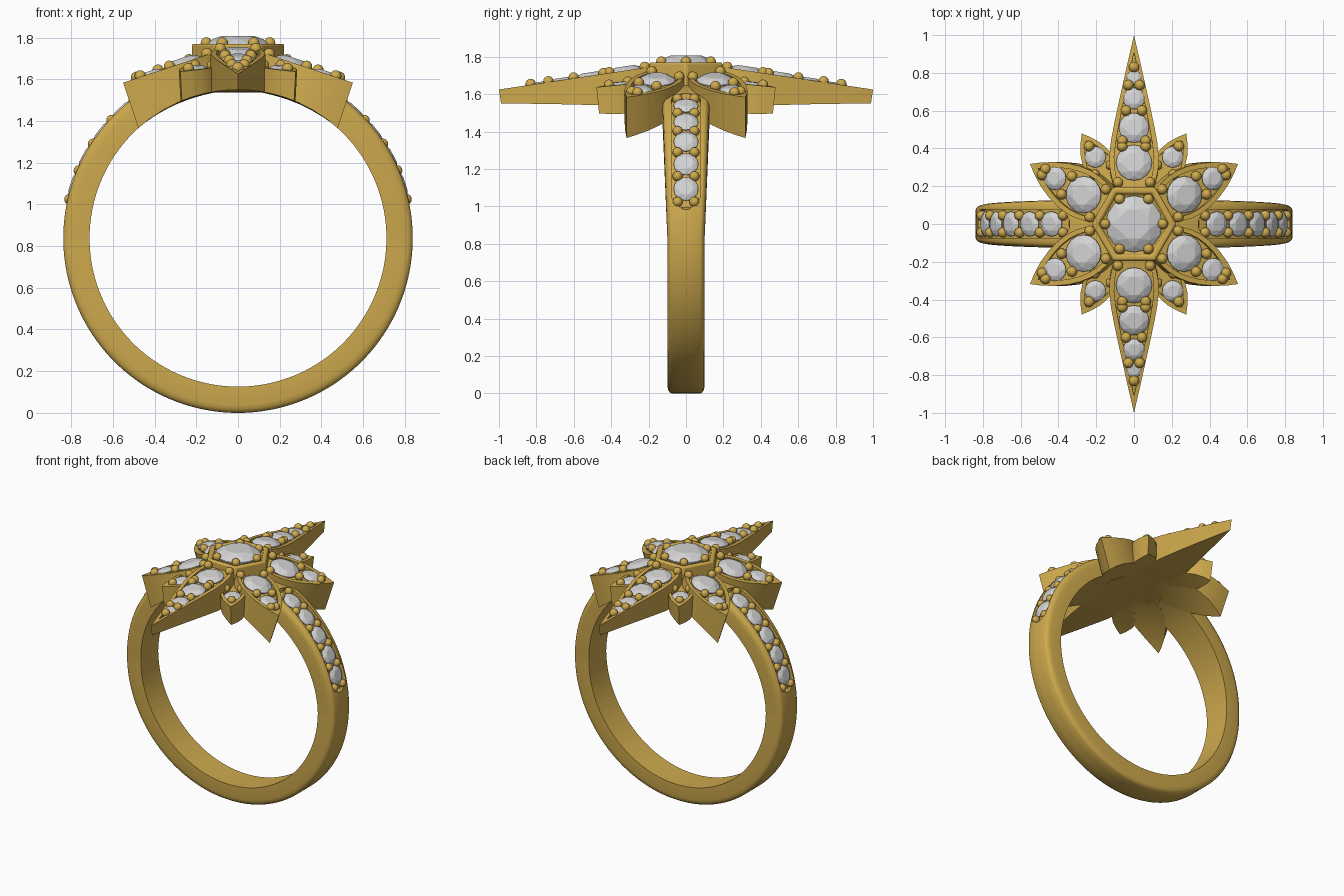
import bpy, bmesh
from math import sin, cos, asin, sqrt, radians, degrees, copysign
from mathutils import Vector, Matrix

if "Cube" in bpy.data.objects:
    bpy.data.objects.remove(bpy.data.objects["Cube"])

CENTRE = 0.838   # height of the finger hole centre
OUTER = 0.838
INNER = 0.712


def material(name, color):
    m = bpy.data.materials.new(name)
    m.use_nodes = True
    m.diffuse_color = color
    m.node_tree.nodes["Principled BSDF"].inputs["Base Color"].default_value = color
    return m


GOLD = material("gold", (0.62, 0.40, 0.075, 1))
STONE = material("clear stone", (0.65, 0.65, 0.66, 1))


def finish(bm, name, mat, smooth=None):
    bmesh.ops.remove_doubles(bm, verts=bm.verts, dist=1e-5)
    bmesh.ops.recalc_face_normals(bm, faces=bm.faces)
    mesh = bpy.data.meshes.new(name)
    bm.to_mesh(mesh)
    bm.free()
    ob = bpy.data.objects.new(name, mesh)
    bpy.context.collection.objects.link(ob)
    mesh.materials.append(mat)
    if smooth:
        bpy.ops.object.select_all(action='DESELECT')
        ob.select_set(True)
        bpy.context.view_layer.objects.active = ob
        bpy.ops.object.shade_smooth_by_angle(angle=radians(smooth))
    return ob


def add_stone(bm, pos, normal, r):
    """Round cut stone: table, crown facets, girdle and point below."""
    frame = Matrix.Translation(pos) @ normal.to_track_quat('Z', 'Y').to_matrix().to_4x4()
    verts = [bm.verts.new(frame @ Vector((0, 0, -0.4 * r)))]
    for count, radius, height, turn in ((8, 0.56, 0.28, 0.5), (8, 0.8, 0.18, 0),
                                        (16, 1, 0.03, 0), (16, 1, -0.03, 0)):
        for i in range(count):
            a = radians(360 * (i + turn) / count)
            verts.append(bm.verts.new(frame @ Vector((r * radius * cos(a), r * radius * sin(a), r * height))))
    bmesh.ops.convex_hull(bm, input=verts)


def add_bead(bm, pos, r=0.028):
    bmesh.ops.create_uvsphere(bm, u_segments=14, v_segments=8, radius=r,
                              matrix=Matrix.Translation(pos))


def bridge(bm, a, b):
    for i in range(len(a)):
        j = (i + 1) % len(a)
        bm.faces.new((a[i], a[j], b[j], b[i]))


def fill(bm, loop):
    n = len(loop) // 2
    for i in range(n - 1):
        bm.faces.new((loop[i], loop[i + 1], loop[-2 - i], loop[-1 - i]))


def setting(name, angle, rows, plane, stones, beads, narrow=0.8, ends=(0.03, 0.07)):
    """Tilted cup with a raised rim, its underside cut to the finger hole."""
    a = radians(angle)
    along, across = Vector((cos(a), sin(a), 0)), Vector((-sin(a), cos(a), 0))
    height, slope_x, slope_y = plane
    normal = Vector((copysign(slope_x, along.x), copysign(slope_y, along.y), 1))

    def on_top(t, s, lift=0.0):
        p = along * t + across * s
        p.z = height - normal.x * p.x - normal.y * p.y
        return p + normal.normalized() * lift

    def to_hole(p):
        q = Vector((p.x, p.z - CENTRE))
        d = Vector((normal.x, normal.z))
        k = q.dot(d)
        return p - normal * ((k - sqrt(k * k - d.dot(d) * (q.dot(q) - INNER ** 2))) / d.dot(d))

    # inner rows are the outline drawn in from the rim
    t0, t1 = rows[0][0], rows[-1][0]
    shrink = (t1 - t0 - ends[0] - ends[1]) / (t1 - t0)
    inner = [(t0 + ends[0] + (t - t0) * shrink, w * narrow) for t, w in rows]

    def outline(rws, lift=0.0):
        return ([on_top(t, -w, lift) for t, w in rws]
                + [on_top(t, w, lift) for t, w in reversed(rws)])

    bm = bmesh.new()
    outer = outline(rows)
    loops = [[bm.verts.new(p) for p in pts] for pts in
             ([to_hole(p) for p in outer], outer, outline(inner), outline(inner, -0.022))]
    for lower, upper in zip(loops, loops[1:]):
        bridge(bm, lower, upper)
    fill(bm, loops[0])
    fill(bm, loops[-1])
    body = finish(bm, name, GOLD, 30)

    bm = bmesh.new()
    for t, r in stones:
        add_stone(bm, on_top(t, 0, -0.004), normal, r)
    finish(bm, name + "_stones", STONE)
    bm = bmesh.new()
    for t, s in beads:
        for side in ((-s, s) if s else (0,)):
            add_bead(bm, on_top(t, side, 0.004))
    finish(bm, name + "_beads", GOLD, 60)
    return body


# Band: a section swept round the finger, with a sunk channel on each shoulder
LOW, HIGH, CHANNEL = 10.5, 66, 0.078
bm = bmesh.new()
sections = []
for i in range(360):
    a = radians(i)
    rise = degrees(asin(max(-1, min(1, sin(a)))))
    half = 0.1 + 0.03 * max(0, sin(a))
    g, depth = 0.015, 0.0
    if LOW < rise < HIGH:
        d = radians(min(rise - LOW, HIGH - rise)) * OUTER
        g = max(g, CHANNEL * sqrt(1 - max(0, 1 - d / CHANNEL) ** 2))
        depth = 0.025
    side = [(half, INNER), (half, OUTER - 0.04), (half - 0.004, OUTER - 0.02),
            (half - 0.012, OUTER - 0.007), (half - 0.024, OUTER),
            (g, OUTER), (g, OUTER - depth)]
    section = [(-y, r) for y, r in side] + side[::-1]
    sections.append([bm.verts.new((r * cos(a), y, CENTRE + r * sin(a))) for y, r in section])
for i, section in enumerate(sections):
    bridge(bm, section, sections[(i + 1) % len(sections)])
finish(bm, "band", GOLD, 35)

# Shoulder stones and the beads that hold them
for side, label in ((1, "left"), (-1, "right")):
    stones, beads = bmesh.new(), bmesh.new()

    def on_band(deg, y, r):
        a = radians(deg)
        return Vector((side * r * cos(a), y, CENTRE + r * sin(a)))

    for k in range(5):
        deg = 18 + 10 * k
        normal = on_band(deg, 0, 1) - Vector((0, 0, CENTRE))
        add_stone(stones, on_band(deg, 0, OUTER - 0.012), normal, 0.066)
    for k in range(6):
        for y in (-0.045, 0.045):
            add_bead(beads, on_band(13 + 10 * k, y, OUTER - 0.01), 0.027)
    finish(stones, label + "_shoulder_stones", STONE)
    finish(beads, label + "_shoulder_beads", GOLD, 60)

# Two long pointed petals, front and back
LONG = [(0.1, 0.05), (0.16, 0.085), (0.22, 0.112), (0.29, 0.128), (0.36, 0.131), (0.44, 0.122),
        (0.52, 0.107), (0.62, 0.086), (0.75, 0.057), (0.88, 0.028), (1.0, 0)]
for angle, label in ((90, "back"), (270, "front")):
    setting(label + "_long_petal", angle, LONG, (1.775, 0, 0.15),
            [(0.325, 0.095), (0.51, 0.08), (0.665, 0.058), (0.775, 0.042)],
            [(0.22, 0.085), (0.41, 0.062), (0.44, 0.062), (0.6, 0.042), (0.735, 0.03), (0.83, 0)],
            ends=(0.03, 0.09))

# Four broad diagonal petals and four small ones between
BROAD = [(0.1, 0.05), (0.16, 0.085), (0.22, 0.112), (0.28, 0.127), (0.34, 0.13), (0.4, 0.122),
         (0.46, 0.104), (0.53, 0.073), (0.59, 0.035), (0.636, 0)]
SMALL = [(0.15, 0.03), (0.24, 0.062), (0.32, 0.08), (0.4, 0.081), (0.46, 0.062), (0.51, 0.033), (0.553, 0)]
for mirror, label in (((30, 60), "back_left"), ((150, 120), "back_right"),
                      ((210, 240), "front_right"), ((330, 300), "front_left")):
    setting(label + "_broad_petal", mirror[0], BROAD, (1.767, 0.333, 0),
            [(0.31, 0.098), (0.485, 0.062)],
            [(0.22, 0.085), (0.41, 0.055), (0.55, 0.018)], ends=(0.03, 0.05))
    setting(label + "_small_petal", mirror[1], SMALL, (1.70, 0.053, 0.1),
            [(0.41, 0.056)], [(0.33, 0.05), (0.475, 0)], ends=(0.03, 0.045))

# Six-sided centre head, lying along x
head = setting("centre_head", 0, [(-0.225, 0), (-0.1125, 0.195), (0.1125, 0.195), (0.225, 0)],
               (1.77, 0, 0), [(0, 0.15)],
               [(-0.152, 0), (0.152, 0), (-0.076, 0.132), (0.076, 0.132)],
               narrow=0.82, ends=(0.04, 0.04))
bevel = head.modifiers.new("soft_edges", 'BEVEL')
bevel.width = 0.012
bevel.segments = 2
bevel.limit_method = 'ANGLE'
bevel.angle_limit = radians(50)
